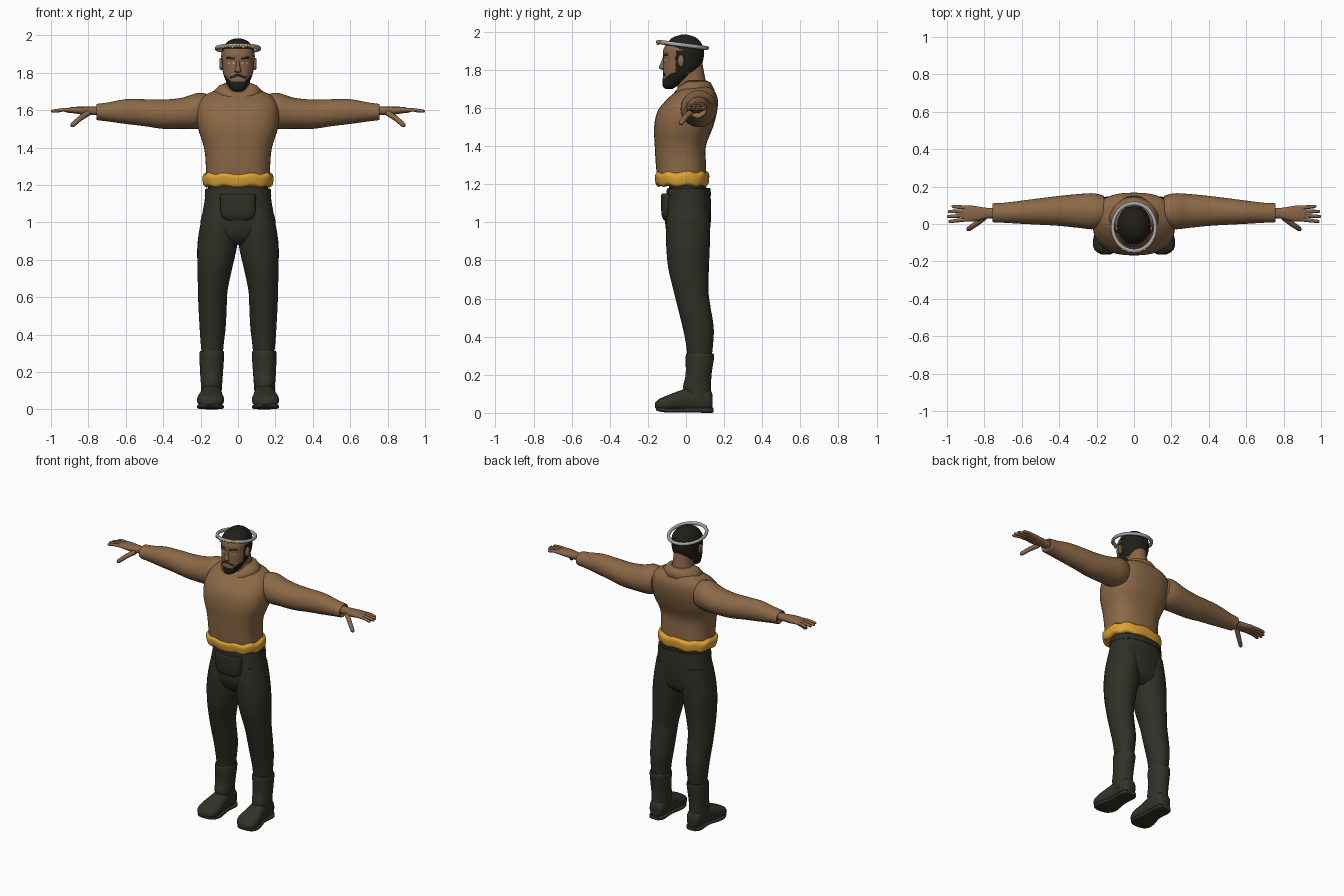
import bpy
import bmesh
import math
from mathutils import Vector

default_cube = bpy.data.objects.get("Cube")
if default_cube:
    bpy.data.objects.remove(default_cube, do_unlink=True)


def make_material(name, red, green, blue):
    material = bpy.data.materials.new(name)
    material.use_nodes = True
    colour = (red, green, blue, 1)
    material.diffuse_color = colour
    shader = next(n for n in material.node_tree.nodes if n.type == "BSDF_PRINCIPLED")
    shader.inputs["Base Color"].default_value = colour
    return material


shirt_brown = make_material("shirt brown", .26, .14, .062)
skin_brown = make_material("skin brown", .25, .13, .065)
trouser_dark = make_material("dark olive cloth", .028, .029, .019)
boot_dark = make_material("dark boot leather", .031, .032, .021)
hair_black = make_material("black hair", .014, .013, .009)
gold = make_material("gold", .72, .36, .035)
silver = make_material("silver", .36, .37, .39)
eye_white = make_material("eye white", .45, .42, .38)

AXES = {"x": lambda t, a, b: (t, a, b),
        "y": lambda t, a, b: (a, t, b),
        "z": lambda t, a, b: (a, b, t)}


def finish(name, bm, *materials):
    """Turn a bmesh into a smooth shaded object."""
    bmesh.ops.recalc_face_normals(bm, faces=bm.faces)
    mesh = bpy.data.meshes.new(name)
    bm.to_mesh(mesh)
    bm.free()
    for material in materials:
        mesh.materials.append(material)
    mesh.shade_smooth()
    mesh.set_sharp_from_angle(angle=math.radians(50))
    obj = bpy.data.objects.new(name, mesh)
    bpy.context.collection.objects.link(obj)
    return obj


def spline(sections, steps):
    """Smoothly interpolate between neighbouring cross-sections."""
    rows = [Vector(s) for s in sections]
    result = []
    for i in range(len(rows) - 1):
        p, q = rows[i], rows[i + 1]
        before = rows[max(i - 1, 0)]
        after = rows[min(i + 2, len(rows) - 1)]
        for k in range(steps):
            t = k / steps
            u = 1 - t
            result.append(p * (u * u * (1 + 2 * t)) + q * (t * t * (3 - 2 * t))
                          + (q - before) * (t * u * u / 2) - (after - p) * (t * t * u / 2))
    return result + [rows[-1]]


def loft(name, sections, material, axis="z", side=1, power=2, steps=5,
         segments=32, caps=True, ripple=0, extra=()):
    """Skin (position, centre a, centre b, radius a, radius b) sections."""
    bm = bmesh.new()
    rings = []
    for t, ca, cb, ra, rb in spline(sections, steps):
        ring = []
        for k in range(segments):
            angle = math.tau * k / segments
            c, s = math.cos(angle), math.sin(angle)
            a = ca + ra * math.copysign(abs(c) ** (2 / power), c)
            b = cb + rb * math.copysign(abs(s) ** (2 / power), s)
            x, y, z = AXES[axis](t + ripple * math.sin(9 * angle), a, b)
            ring.append(bm.verts.new((x * side, y, z)))
        rings.append(ring)
    for low, high in zip(rings, rings[1:]):
        for k in range(segments):
            n = (k + 1) % segments
            bm.faces.new((low[k], low[n], high[n], high[k]))
    if caps:
        bm.faces.new(rings[0])
        bm.faces.new(rings[-1])
    return finish(name, bm, material, *extra)


def upright(rows):
    """Sections centred on x from (z, half width, front y, back y)."""
    return [(z, 0, (f + b) / 2, w, (b - f) / 2) for z, w, f, b in rows]


def limb(rows):
    """Sections of one leg from (z, inner x, outer x, front y, back y)."""
    return [(z, (i + o) / 2, (f + b) / 2, (o - i) / 2, (b - f) / 2)
            for z, i, o, f, b in rows]


def finger(name, points, radius, side):
    """A tapering rounded tube."""
    curve = bpy.data.curves.new(name, "CURVE")
    curve.dimensions = "3D"
    curve.bevel_depth = radius
    curve.bevel_resolution = 3
    curve.use_fill_caps = True
    path = [Vector(p) for p in points]
    path.append(path[-1] + (path[-1] - path[-2]).normalized() * radius * .6)
    line = curve.splines.new("POLY")
    line.points.add(len(path) - 1)
    for k, p in enumerate(path):
        line.points[k].co = (p.x * side, p.y, p.z, 1)
        line.points[k].radius = .4 if k == len(path) - 1 else 1 - .1 * k
    line.use_smooth = True
    curve.materials.append(skin_brown)
    bpy.context.collection.objects.link(bpy.data.objects.new(name, curve))


# Shirt body, sash and hidden waist
loft("shirt_body", upright([
    (1.2, .175, -.148, .108), (1.3, .172, -.158, .105), (1.4, .182, -.164, .105),
    (1.5, .213, -.167, .142), (1.58, .22, -.15, .163), (1.64, .208, -.105, .167),
    (1.68, .175, -.06, .155), (1.71, .11, -.03, .13), (1.725, .07, -.01, .1)]),
    shirt_brown, power=2.5, segments=48)
loft("sash", upright([
    (1.19, .168, -.14, .105), (1.2, .184, -.156, .118), (1.23, .19, -.163, .122),
    (1.25, .187, -.162, .12), (1.264, .172, -.15, .108)]),
    gold, power=2.5, segments=72, ripple=.005)
loft("inner_waist", upright([(1.16, .16, -.09, .11), (1.22, .16, -.09, .1)]),
     trouser_dark, power=2.4)

# Trousers
loft("trouser_hips", upright([
    (.88, .07, -.05, .07), (.92, .15, -.09, .115), (.98, .2, -.108, .128),
    (1.06, .188, -.108, .132), (1.12, .178, -.102, .13), (1.18, .172, -.095, .125)]),
    trouser_dark, power=2.3, segments=48)
loft("front_flap", upright([
    (1.01, .06, -.115, -.06), (1.04, .09, -.128, -.06), (1.13, .095, -.132, -.06),
    (1.15, .092, -.125, -.06)]), trouser_dark, power=3)
loft("waistband", upright([(1.14, .178, -.105, .132), (1.178, .175, -.1, .128)]),
     trouser_dark, power=2.3, segments=48)

# Collar: a folded strip dipping to a point at the front
bm = bmesh.new()
loops = []
for width, depth, height, dip in ((.068, .07, 1.745, .05), (.1, .095, 1.732, .05),
                                  (.14, .115, 1.692, .035)):
    loop = []
    for k in range(48):
        angle = math.tau * k / 48
        front = max(0, -math.sin(angle)) ** 3
        loop.append(bm.verts.new((width * math.cos(angle), .035 + depth * math.sin(angle),
                                  height - dip * front)))
    loops.append(loop)
for inner, outer in zip(loops, loops[1:]):
    for k in range(48):
        n = (k + 1) % 48
        bm.faces.new((inner[k], inner[n], outer[n], outer[k]))
collar = finish("collar", bm, shirt_brown)
collar.modifiers.new("thickness", "SOLIDIFY").thickness = .008

# Neck and head
loft("neck", upright([(1.64, .085, -.04, .13), (1.72, .066, -.045, .108),
                      (1.84, .06, -.045, .085)]), skin_brown)
head = loft("head", upright([
    (1.7, .016, -.108, -.07), (1.715, .04, -.122, -.045), (1.755, .064, -.122, .02),
    (1.8, .08, -.12, .07), (1.85, .087, -.118, .09), (1.9, .089, -.12, .094),
    (1.94, .077, -.1, .08), (1.97, .05, -.068, .05), (1.984, .012, -.025, .008)]),
    skin_brown, power=2.2, steps=13, segments=128, extra=(hair_black, eye_white))


def face_colour(x, y, z):
    """Index of skin, hair or eye white at a spot on the head."""
    t = abs(x)
    hairline = z > 1.925 - max(0, y + .07) * .4
    back_hair = y > -.005 and z > 1.785
    sideburn = -.055 < y < 0 and z < 1.9
    beard = z < 1.752 + max(0, t - .035) * .9
    lip = abs(z - 1.77) < .005 and t < .02
    if hairline or back_hair or sideburn or (beard and not lip):
        return 1
    if y < -.04:
        moustache = abs(z - 1.788 + t * .35) < .007 and t < .045
        brow = .014 < t < .062 and abs(z - 1.872 - t * .15) < .006
        across, up = (t - .036) / .016, (z - 1.852) / .0075
        if moustache or brow or across ** 2 + (up * 1.1) ** 2 < .25:
            return 1
        if across ** 2 + up ** 2 < 1:
            return 2
    return 0


for polygon in head.data.polygons:
    polygon.material_index = face_colour(*polygon.center)
loft("nose", upright([
    (1.798, .008, -.122, -.1), (1.806, .019, -.138, -.1), (1.815, .016, -.142, -.1),
    (1.84, .01, -.131, -.1), (1.872, .008, -.119, -.1)]), skin_brown, segments=20)

# Tilted circlet with gold studs along its front
bpy.ops.mesh.primitive_torus_add(major_radius=.114, minor_radius=.01, major_segments=64,
                                 minor_segments=12, location=(0, -.017, 1.93),
                                 rotation=(-.13, 0, 0))
circlet = bpy.context.object
circlet.name = "circlet"
circlet.scale = (1, 1.12, 1.1)
circlet.data.shade_smooth()
circlet.data.materials.append(silver)
for k in range(-3, 4):
    angle = k * .24
    bm = bmesh.new()
    bmesh.ops.create_icosphere(bm, subdivisions=2, radius=.009)
    stud = finish("circlet_stud", bm, gold)
    stud.location = (.119 * math.sin(angle), -.017 - .133 * math.cos(angle),
                     1.946 - .008 * (k % 2))

for side, label in ((1, "left_"), (-1, "right_")):
    # Ear
    loft(label + "ear", [(.075, -.03, 1.845, .014, .026), (.092, -.026, 1.847, .018, .032),
                         (.1, -.024, 1.848, .012, .026)], skin_brown, "x", side)

    # Sleeve with a narrow fold-in at the cuff
    loft(label + "sleeve", [
        (.16, .07, 1.6, .08, .085), (.215, .068, 1.596, .096, .096),
        (.3, .07, 1.583, .09, .083), (.4, .07, 1.578, .08, .078),
        (.5, .067, 1.586, .071, .072), (.6, .063, 1.592, .062, .066),
        (.7, .06, 1.59, .053, .05), (.755, .06, 1.59, .05, .042),
        (.75, .06, 1.592, .032, .026)], shirt_brown, "x", side)

    # Hand
    loft(label + "hand", [
        (.7, .058, 1.595, .03, .024), (.78, .058, 1.596, .028, .022),
        (.83, .055, 1.597, .038, .021), (.88, .056, 1.6, .043, .017),
        (.92, .056, 1.598, .036, .011)], skin_brown, "x", side, power=2.4)
    for k, reach in enumerate((.985, .993, .988, .968)):
        base, tip = .025 + .021 * k, .013 + .027 * k
        finger(label + "finger", [(.89, base, 1.6), (.94, (base + tip) / 2, 1.601),
                                  (reach, tip, 1.594)], .011, side)
    finger(label + "thumb", [(.8, .035, 1.585), (.845, 0, 1.555), (.885, -.027, 1.52)],
           .016, side)

    # Trouser leg
    loft(label + "trouser_leg", limb([
        (.26, .085, .19, .01, .13), (.36, .075, .2, 0, .142), (.45, .065, .206, -.018, .145),
        (.56, .06, .212, -.045, .128), (.64, .055, .214, -.065, .118),
        (.76, .03, .217, -.093, .12), (.88, .004, .217, -.104, .125),
        (.98, .005, .203, -.105, .127), (1.08, .02, .183, -.09, .12)]),
        trouser_dark, side=side)

    # Boot shaft, foot and sole
    loft(label + "boot_shaft", limb([
        (.06, .09, .195, .01, .135), (.13, .085, .198, -.015, .132),
        (.2, .08, .203, -.002, .134), (.29, .074, .206, -.002, .147),
        (.312, .077, .203, .002, .143)]), boot_dark, side=side)
    loft(label + "boot_foot", [
        (.14, .14, .06, .032, .035), (.115, .14, .07, .05, .058),
        (.03, .14, .073, .054, .062), (-.04, .145, .062, .063, .052),
        (-.1, .147, .05, .072, .041), (-.14, .15, .043, .06, .03),
        (-.162, .15, .04, .026, .014)], boot_dark, "y", side, power=2.5)
    loft(label + "boot_sole", [
        (.143, .14, .014, .035, .013), (.11, .14, .013, .054, .013),
        (.02, .14, .014, .052, .012), (-.08, .146, .013, .072, .012),
        (-.135, .15, .018, .06, .012), (-.158, .15, .024, .03, .01)],
        boot_dark, "y", side, power=4)
